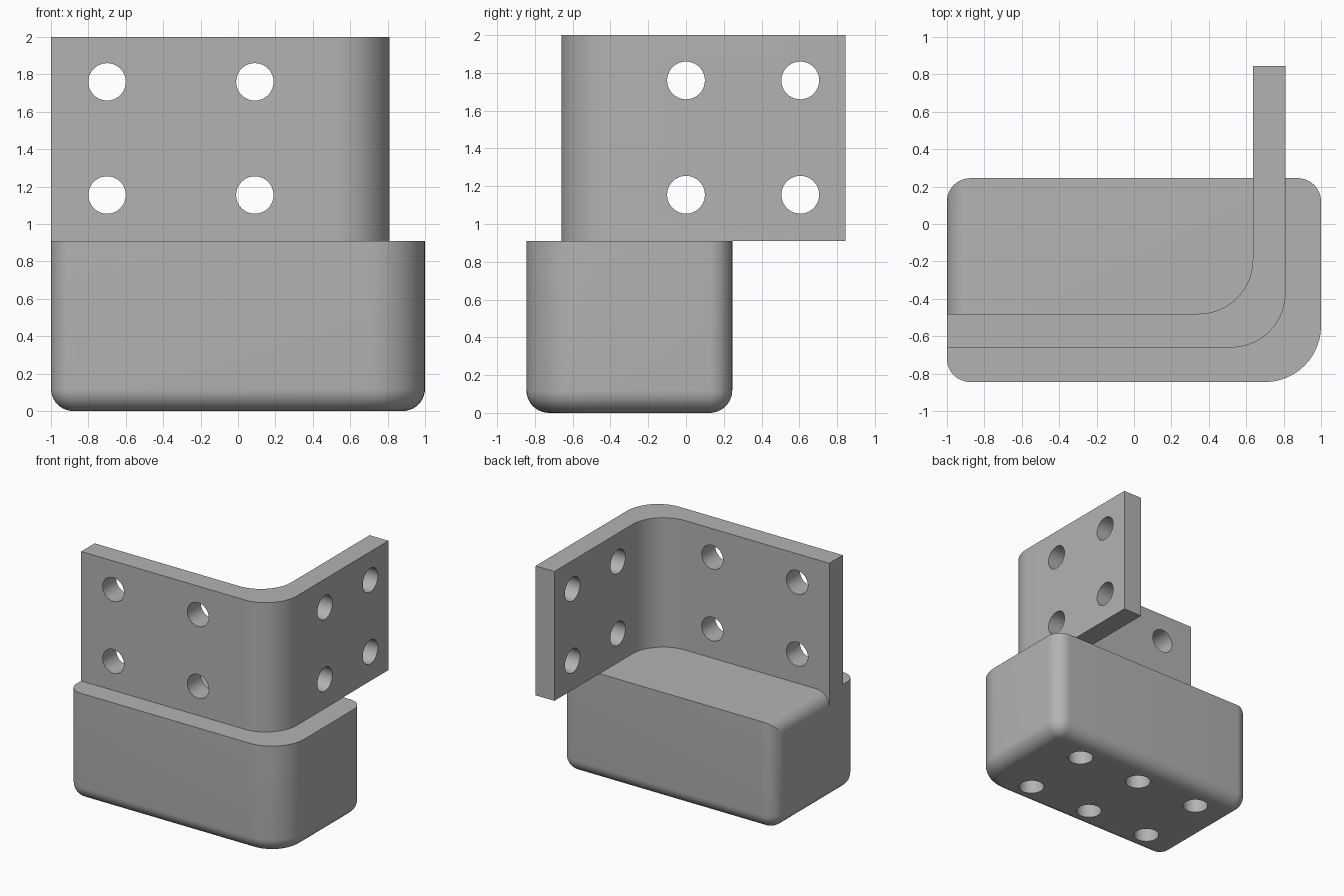
import bpy, bmesh, math
from mathutils import Vector, Matrix

cube = bpy.data.objects.get("Cube")
if cube:
    bpy.data.objects.remove(cube, do_unlink=True)

grey = bpy.data.materials.new("plain grey")
grey.use_nodes = True
colour = (0.45, 0.45, 0.45, 1)
grey.diffuse_color = colour
grey.node_tree.nodes["Principled BSDF"].inputs["Base Color"].default_value = colour

TOP = 0.91       # block top and bracket base
FILLET = 0.12
HOLE = 0.1


def arc(cx, cy, r, start, end, steps=12):
    angles = [math.radians(start + (end - start) * i / steps) for i in range(steps + 1)]
    return [(cx + r * math.cos(a), cy + r * math.sin(a)) for a in angles]


def loft(name, rings):
    """Skin a stack of equal rings and cap both ends."""
    bm = bmesh.new()
    loops = [[bm.verts.new(p) for p in ring] for ring in rings]
    n = len(loops[0])
    for low, high in zip(loops, loops[1:]):
        for i in range(n):
            j = (i + 1) % n
            bm.faces.new((low[i], low[j], high[j], high[i]))
    bm.faces.new(loops[0][::-1])
    bm.faces.new(loops[-1])
    bmesh.ops.recalc_face_normals(bm, faces=bm.faces)
    mesh = bpy.data.meshes.new(name)
    bm.to_mesh(mesh)
    bm.free()
    obj = bpy.data.objects.new(name, mesh)
    bpy.context.collection.objects.link(obj)
    mesh.materials.append(grey)
    return obj


def drill(name, centre, axis, depth):
    """Round cutter along an axis."""
    bm = bmesh.new()
    turn = Vector((0, 0, 1)).rotation_difference(Vector(axis)).to_matrix().to_4x4()
    bmesh.ops.create_cone(bm, cap_ends=True, segments=40, radius1=HOLE, radius2=HOLE,
                          depth=depth, matrix=Matrix.Translation(centre) @ turn)
    mesh = bpy.data.meshes.new(name)
    bm.to_mesh(mesh)
    bm.free()
    obj = bpy.data.objects.new(name, mesh)
    bpy.context.collection.objects.link(obj)
    mesh.materials.append(grey)
    return obj


def cut(obj, cutters):
    """Apply the cuts, then remove the cutters."""
    for c in cutters:
        c.hide_render = True
        mod = obj.modifiers.new("cut", 'BOOLEAN')
        mod.operation = 'DIFFERENCE'
        mod.solver = 'EXACT'
        mod.object = c
        bpy.context.view_layer.objects.active = obj
        bpy.ops.object.modifier_apply(modifier=mod.name)
        bpy.data.objects.remove(c, do_unlink=True)


def smooth(obj):
    bpy.ops.object.select_all(action='DESELECT')
    obj.select_set(True)
    bpy.context.view_layer.objects.active = obj
    bpy.ops.object.shade_smooth_by_angle(angle=math.radians(30))


# Block: rounded outline with one wide corner and a rounded bottom edge
def block_ring(inset, z):
    corners = [(-1, -0.845, 0.125, 180), (1, -0.845, 0.3, 270),
               (1, 0.245, 0.125, 0), (-1, 0.245, 0.125, 90)]
    ring = []
    for x, y, r, start in corners:
        cx = x - math.copysign(r, x)
        cy = y - math.copysign(r, y)
        ring += [(px, py, z) for px, py in arc(cx, cy, r - inset, start, start + 90)]
    return ring


rings = []
for i in range(11):
    a = math.radians(9 * i)
    rings.append(block_ring(FILLET * (1 - math.sin(a)), FILLET * (1 - math.cos(a))))
rings.append(block_ring(0, TOP))
block = loft("base_block", rings)

# Rounded right top edge of the block, behind the bracket
edge = arc(-1 + FILLET, TOP - FILLET, FILLET, 90, 180)
edge += [(-1.1, TOP - FILLET), (-1.1, TOP + 0.1), (-1 + FILLET, TOP + 0.1)]
rounding = loft("edge_cutter", [[(x, y, z) for x, z in edge] for y in (-0.48, 0.4)])

# Blind holes in the underside
holes = [drill("base_drill", (x, y, 0.2), (0, 0, 1), 0.8)
         for x in (-0.64, -0.04, 0.56) for y in (-0.61, 0)]
cut(block, [rounding] + holes)
smooth(block)

# Angle bracket: bent plate standing on the block
outline = [(-1, -0.66)] + arc(0.52, -0.37, 0.29, -90, 0, 20) + [(0.81, 0.845), (0.635, 0.845)]
outline += arc(0.345, -0.19, 0.29, 0, -90, 20) + [(-1, -0.48)]
bracket = loft("angle_bracket", [[(x, y, z) for x, y in outline] for z in (TOP, 2)])

# Bolt holes through both arms
holes = []
for z in (1.155, 1.76):
    holes += [drill("front_drill", (x, -0.57, z), (0, 1, 0), 0.4) for x in (-0.7, 0.09)]
    holes += [drill("side_drill", (0.72, y, z), (1, 0, 0), 0.4) for y in (0, 0.605)]
cut(bracket, holes)
smooth(bracket)
